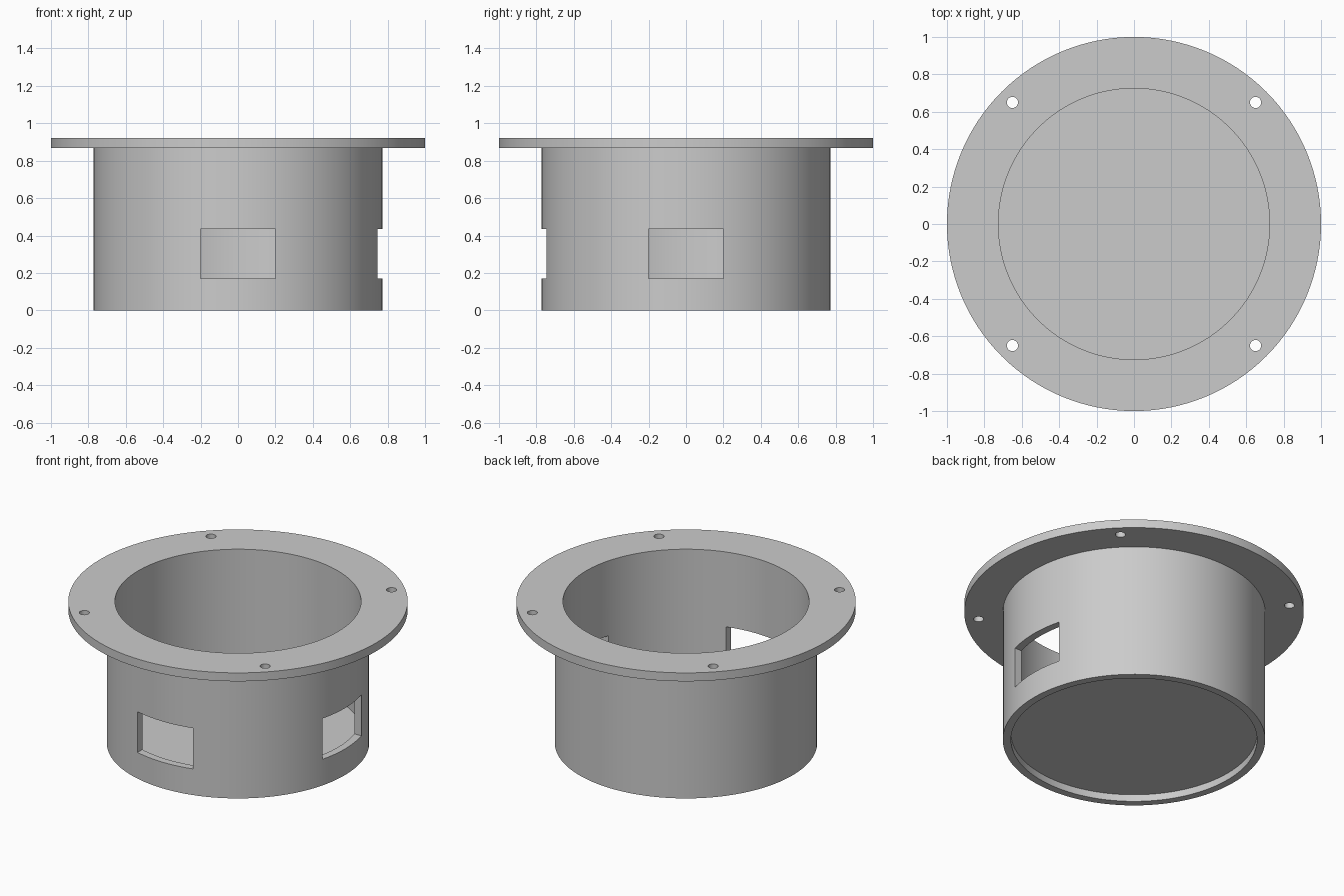
import bpy, bmesh, math
from mathutils import Matrix, Vector

if "Cube" in bpy.data.objects:
    bpy.data.objects.remove(bpy.data.objects["Cube"], do_unlink=True)

SEGMENTS = 128
R_IN, R_BODY, R_FLANGE = 0.725, 0.773, 1.0
HEIGHT, FLANGE_Z = 0.922, 0.867

grey = bpy.data.materials.new("plain_grey")
grey.use_nodes = True
colour = (0.6, 0.6, 0.6, 1)
grey.diffuse_color = colour
grey.node_tree.nodes["Principled BSDF"].inputs["Base Color"].default_value = colour


def make_object(name, bm):
    bmesh.ops.recalc_face_normals(bm, faces=bm.faces)
    mesh = bpy.data.meshes.new(name)
    bm.to_mesh(mesh)
    bm.free()
    mesh.materials.append(grey)
    obj = bpy.data.objects.new(name, mesh)
    bpy.context.collection.objects.link(obj)
    return obj


def smooth(obj):
    bpy.ops.object.select_all(action='DESELECT')
    obj.select_set(True)
    bpy.context.view_layer.objects.active = obj
    bpy.ops.object.shade_smooth_by_angle(angle=math.radians(30))


def add_cylinder(bm, radius, depth, centre, segments):
    bmesh.ops.create_cone(bm, cap_ends=True, segments=segments, radius1=radius,
                          radius2=radius, depth=depth,
                          matrix=Matrix.Translation(centre))


# Open tube with a wide flange at the top, turned from a closed profile
profile = [(R_IN, 0), (R_BODY, 0), (R_BODY, FLANGE_Z), (R_FLANGE, FLANGE_Z),
           (R_FLANGE, HEIGHT), (R_IN, HEIGHT)]
bm = bmesh.new()
verts = [bm.verts.new((r, 0, z)) for r, z in profile]
edges = [bm.edges.new((verts[i - 1], verts[i])) for i in range(len(verts))]
bmesh.ops.spin(bm, geom=verts + edges, cent=(0, 0, 0), axis=(0, 0, 1),
               angle=math.tau, steps=SEGMENTS)
bmesh.ops.remove_doubles(bm, verts=bm.verts, dist=0.0005)
housing = make_object("flanged_housing", bm)

# Cutters: two side windows and four screw holes
bm = bmesh.new()
for x, y in ((0, -0.75), (0.75, 0)):
    bmesh.ops.create_cube(bm, size=1, matrix=Matrix.Translation((x, y, 0.3025))
                          @ Matrix.Diagonal(Vector((0.4, 0.4, 0.265, 1))))
for x in (-0.65, 0.65):
    for y in (-0.65, 0.65):
        add_cylinder(bm, 0.03, 0.3, (x, y, HEIGHT), 32)
cutter = make_object("opening_cutter", bm)
cutter.hide_render = True

cut = housing.modifiers.new("openings", 'BOOLEAN')
cut.operation = 'DIFFERENCE'
cut.solver = 'EXACT'
cut.object = cutter
bpy.context.view_layer.objects.active = housing
bpy.ops.object.modifier_apply(modifier=cut.name)
bpy.data.objects.remove(cutter, do_unlink=True)
smooth(housing)

# Floor plate set a little above the bottom rim
bm = bmesh.new()
add_cylinder(bm, R_IN, 0.035, (0, 0, 0.0625), SEGMENTS)
smooth(make_object("floor_plate", bm))
